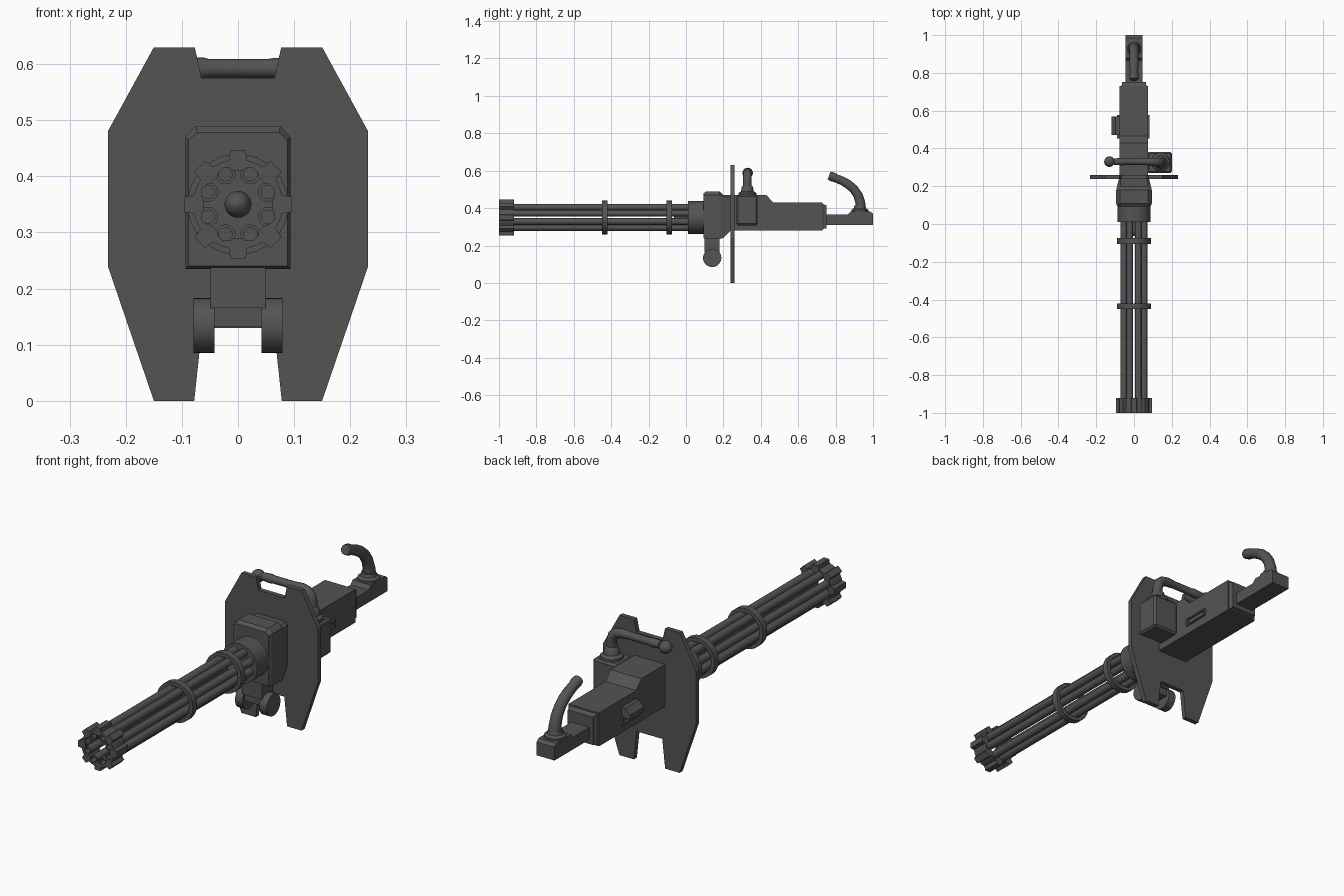
import bpy, bmesh, math
from mathutils import Vector, Matrix

if "Cube" in bpy.data.objects:
    bpy.data.objects.remove(bpy.data.objects["Cube"])

MAT = bpy.data.materials.new("dark gunmetal")
MAT.diffuse_color = (0.088, 0.088, 0.088, 1)
MAT.use_nodes = True
MAT.node_tree.nodes["Principled BSDF"].inputs["Base Color"].default_value = MAT.diffuse_color
AXIS_Z = 0.35  # height of the barrel axis


def finish(name, bm, smooth=True):
    bmesh.ops.remove_doubles(bm, verts=bm.verts, dist=1e-5)
    bmesh.ops.recalc_face_normals(bm, faces=bm.faces)
    me = bpy.data.meshes.new(name)
    bm.to_mesh(me)
    bm.free()
    me.materials.append(MAT)
    ob = bpy.data.objects.new(name, me)
    bpy.context.collection.objects.link(ob)
    if smooth:
        bpy.ops.object.select_all(action='DESELECT')
        ob.select_set(True)
        bpy.context.view_layer.objects.active = ob
        bpy.ops.object.shade_smooth_by_angle(angle=math.radians(35))
    return ob


def loft(name, sections, closed=False, smooth=False):
    """Skin equal-length point loops; cap the ends or close into a ring."""
    bm = bmesh.new()
    loops = [[bm.verts.new(p) for p in s] for s in sections]
    n = len(loops[0])
    pairs = list(zip(loops, loops[1:])) + ([(loops[-1], loops[0])] if closed else [])
    for a, b in pairs:
        for i in range(n):
            j = (i + 1) % n
            bm.faces.new((a[i], a[j], b[j], b[i]))
    if not closed:
        bm.faces.new(loops[0])
        bm.faces.new(loops[-1])
    return finish(name, bm, smooth)


def box(name, x, y, z, bevel=0.0):
    bm = bmesh.new()
    bmesh.ops.create_cube(bm, size=1)
    for v in bm.verts:
        v.co = Vector([(r[0] + r[1]) / 2 + c * (r[1] - r[0]) for r, c in zip((x, y, z), v.co)])
    if bevel:
        bmesh.ops.bevel(bm, geom=bm.edges[:], offset=bevel, segments=1, affect='EDGES')
    return finish(name, bm, False)


def lathe(name, profile, centre, axis, closed=False, sides=24):
    """Revolve (radius, distance) points about an axis through centre."""
    rot = Vector((0, 0, 1)).rotation_difference(Vector(axis)).to_matrix()
    secs = [[Vector(centre) + rot @ Vector((max(r, 2e-4) * math.cos(t), max(r, 2e-4) * math.sin(t), d))
             for t in (2 * math.pi * i / sides for i in range(sides))] for r, d in profile]
    return loft(name, secs, closed, True)


def extrude(name, outline, to3d, a, b):
    return loft(name, [[to3d(p, q, d) for p, q in outline] for d in (a, b)])


def tube(name, pts):
    """Bent pipe through (x, y, z, radius) points."""
    cu = bpy.data.curves.new(name, 'CURVE')
    cu.dimensions = '3D'
    cu.bevel_depth = 1
    cu.bevel_resolution = 4
    cu.use_fill_caps = True
    sp = cu.splines.new('POLY')
    sp.points.add(len(pts) - 1)
    for p, (x, y, z, r) in zip(sp.points, pts):
        p.co = (x, y, z, 1)
        p.radius = r
    cu.materials.append(MAT)
    ob = bpy.data.objects.new(name, cu)
    bpy.context.collection.objects.link(ob)
    bpy.ops.object.select_all(action='DESELECT')
    ob.select_set(True)
    bpy.context.view_layer.objects.active = ob
    bpy.ops.object.convert(target='MESH')
    bpy.ops.object.shade_smooth_by_angle(angle=math.radians(35))


# Eight barrels with hollow tips
for k in range(8):
    t = math.radians(22.5 + 45 * k)
    lathe(f"barrel_{k + 1}", [(0, 0.08), (0.012, 0.08), (0.012, 0), (0.018, 0), (0.018, 1.03), (0, 1.03)],
          (0.058 * math.cos(t), -0.995, AXIS_Z + 0.058 * math.sin(t)), (0, 1, 0), sides=12)

# Muzzle ring with eight outer lugs
outer, inner = [], []
for k in range(8):
    for a, ro, ri in ((-22.5, 0.080, 0.070), (-12, 0.080, 0.066), (-8, 0.097, 0.061),
                      (8, 0.097, 0.061), (12, 0.080, 0.066)):
        t = math.radians(45 * k + a)
        outer.append((ro * math.cos(t), ro * math.sin(t)))
        inner.append((ri * math.cos(t), ri * math.sin(t)))
loft("muzzle_ring", [[(p, y, AXIS_Z + q) for p, q in ring] for ring, y in
                     ((outer, -1), (outer, -0.92), (inner, -0.92), (inner, -1))], closed=True)

# Clamp bands around the barrels
for name, y in (("front_band", -0.45), ("rear_band", -0.105)):
    lathe(name, [(0.09, 0), (0.09, 0.03), (0.072, 0.03), (0.072, 0)], (0, y, AXIS_Z), (0, 1, 0), True, 32)

# Spindle and round housing
lathe("spindle", [(0, -0.065), (0.012, -0.06), (0.020, -0.05), (0.024, -0.035), (0.024, 0.05), (0, 0.05)],
      (0, 0, AXIS_Z), (0, 1, 0))
lathe("barrel_housing", [(0, 0.01), (0.088, 0.01), (0.088, 0.10), (0, 0.10)], (0, 0, AXIS_Z), (0, 1, 0), sides=32)

# Front gearbox, tapering into the shield
gear = [(0.093, 0.088, 0.24, 0.465, 0.478, 0.073), (0.108, 0.094, 0.235, 0.47, 0.49, 0.075),
        (0.18, 0.094, 0.235, 0.47, 0.49, 0.075), (0.198, 0.09, 0.24, 0.46, 0.47, 0.072),
        (0.245, 0.078, 0.285, 0.46, 0.47, 0.072)]
loft("gearbox", [[(-w, y, lo), (w, y, lo), (w, y, sh), (tw, y, top), (-tw, y, top), (-w, y, sh)]
                 for y, w, lo, sh, top, tw in gear])

# Shield plate with notches at top and bottom
half = [(0.065, 0.575), (0.077, 0.63), (0.15, 0.63), (0.232, 0.48), (0.232, 0.24),
        (0.15, 0), (0.078, 0), (0.064, 0.13)]
extrude("shield", half + [(-x, z) for x, z in reversed(half)], lambda p, q, d: (p, d, q), 0.238, 0.26)

# Roller mount below the gearbox
box("roller_post", (-0.049, 0.049), (0.10, 0.18), (0.165, 0.24))
box("roller_axle_block", (-0.043, 0.043), (0.108, 0.172), (0.132, 0.17))
for name, x in (("left_roller", -0.079), ("right_roller", 0.042)):
    lathe(name, [(0, 0), (0.049, 0), (0.049, 0.037), (0, 0.037)], (x, 0.14, 0.134), (1, 0, 0), sides=32)

# Receiver with a stepped top and an inset rear cap
extrude("receiver", [(0.26, 0.28), (0.73, 0.28), (0.73, 0.43), (0.465, 0.43), (0.43, 0.47), (0.26, 0.47)],
        lambda p, q, d: (d, p, q), -0.078, 0.075)
cap = [(0.725, 0.072, 0.284, 0.426), (0.74, 0.063, 0.29, 0.418), (0.752, 0.063, 0.29, 0.415)]
loft("receiver_cap", [[(-w, y, lo), (w, y, lo), (w, y, hi), (-w, y, hi)] for y, w, lo, hi in cap])


def port(side, x, depth):
    # Framed slot on the side of the receiver
    frame = [(0.452, 0.318), (0.578, 0.318), (0.578, 0.353), (0.452, 0.353)]
    hole = [(0.46, 0.325), (0.57, 0.325), (0.57, 0.346), (0.46, 0.346)]
    loft(side + "_port_frame", [[(xx, p, q) for p, q in ring] for ring, xx in
                                ((frame, x), (frame, x + depth), (hole, x + depth), (hole, x))], closed=True)


port("right", 0.074, 0.009)
port("left", -0.077, -0.012)
extrude("left_port_hood", [(-0.075, 0.35), (-0.12, 0.35), (-0.12, 0.37), (-0.098, 0.395), (-0.075, 0.395)],
        lambda p, q, d: (p, d, q), 0.47, 0.57)

# Rear bracket and curved rear grip
extrude("rear_bracket", [(0.74, 0.31), (1.0, 0.31), (1.0, 0.37), (0.985, 0.382), (0.88, 0.382),
                         (0.865, 0.365), (0.74, 0.365)], lambda p, q, d: (d, p, q), -0.045, 0.045)
lathe("rear_grip_base", [(0, 0), (0.046, 0), (0.046, 0.012), (0.034, 0.02), (0.03, 0.035), (0, 0.035)],
      (0, 0.93, 0.378), (0, 0, 1))
tube("rear_grip", [(0, 0.935, 0.39, 0.028), (0, 0.932, 0.43, 0.026), (0, 0.920, 0.468, 0.025),
                   (0, 0.897, 0.502, 0.024), (0, 0.868, 0.527, 0.024), (0, 0.835, 0.546, 0.023),
                   (0, 0.800, 0.560, 0.022), (0, 0.784, 0.567, 0.025), (0, 0.765, 0.574, 0.022)])

# Side block carrying the transverse handle
box("handle_block", (0.07, 0.20), (0.27, 0.382), (0.308, 0.47), 0.009)
lathe("handle_base", [(0, 0), (0.048, 0), (0.048, 0.012), (0.034, 0.022), (0.030, 0.045), (0.022, 0.055), (0, 0.055)],
      (0.14, 0.328, 0.468), (0, 0, 1))
tube("side_handle", [(0.14, 0.328, 0.50, 0.023), (0.14, 0.328, 0.545, 0.022), (0.133, 0.328, 0.570, 0.023),
                     (0.115, 0.328, 0.586, 0.022), (0.09, 0.33, 0.592, 0.020), (0.066, 0.33, 0.592, 0.019),
                     (0.052, 0.33, 0.592, 0.017), (-0.052, 0.33, 0.592, 0.017), (-0.062, 0.33, 0.592, 0.020),
                     (-0.105, 0.33, 0.592, 0.017)])
ball = [(0.028 * math.sin(math.pi * i / 10), -0.028 * math.cos(math.pi * i / 10)) for i in range(11)]
lathe("handle_knob", ball, (-0.13, 0.33, 0.588), (1, 0, 0), sides=16)
